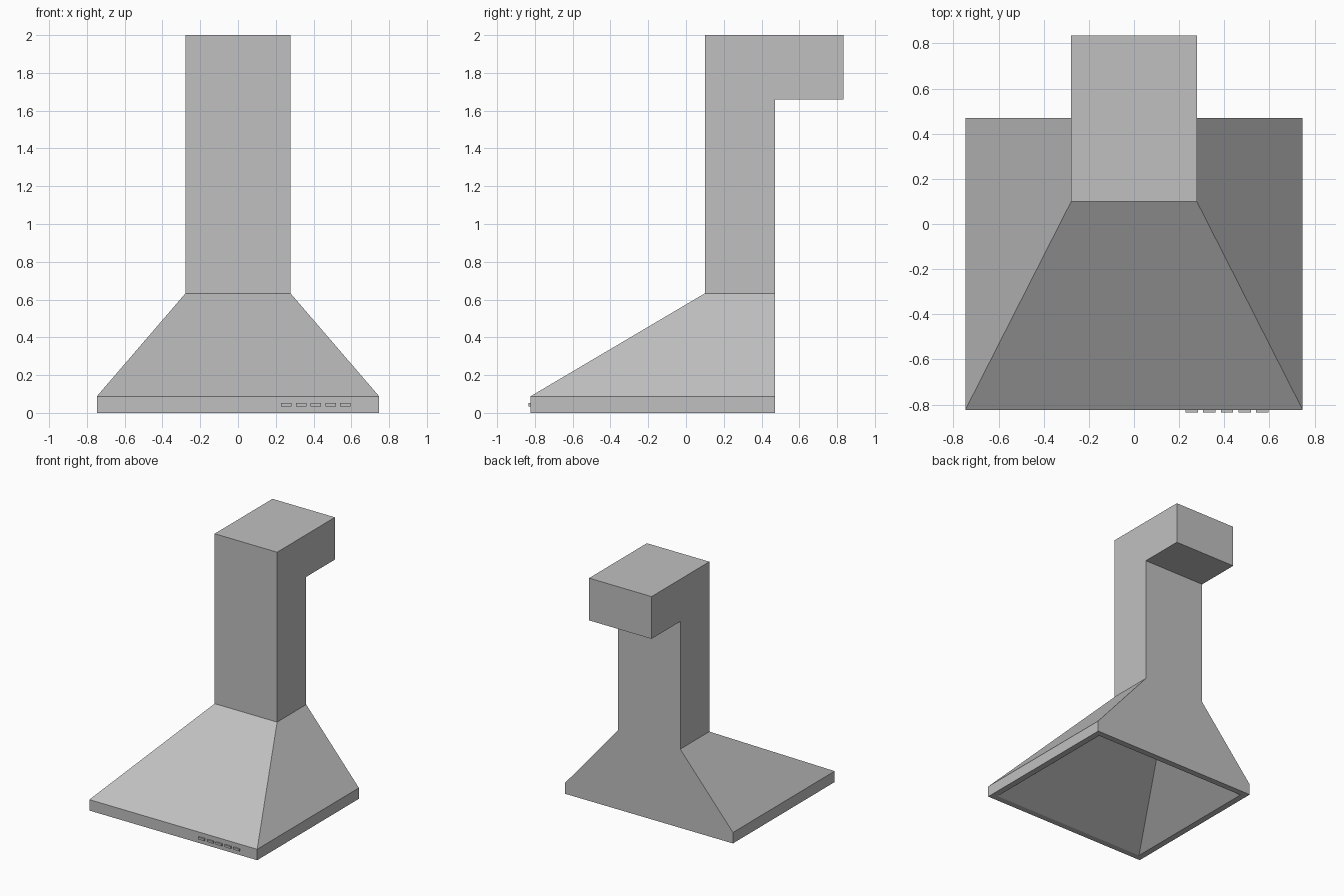
import bpy
import bmesh

if "Cube" in bpy.data.objects:
    bpy.data.objects.remove(bpy.data.objects["Cube"])

steel = bpy.data.materials.new("brushed_grey")
steel.diffuse_color = (0.527, 0.527, 0.527, 1.0)
steel.use_nodes = True
steel.node_tree.nodes["Principled BSDF"].inputs["Base Color"].default_value = steel.diffuse_color


def finish(name, bm):
    """Turn a bmesh into a flat-shaded steel object."""
    bmesh.ops.recalc_face_normals(bm, faces=bm.faces)
    mesh = bpy.data.meshes.new(name)
    bm.to_mesh(mesh)
    bm.free()
    mesh.materials.append(steel)
    obj = bpy.data.objects.new(name, mesh)
    bpy.context.collection.objects.link(obj)
    return obj


def loft(name, rings):
    """Join closed rings of points in order and cap both ends."""
    bm = bmesh.new()
    loops = [[bm.verts.new(p) for p in ring] for ring in rings]
    for a, b in zip(loops, loops[1:]):
        n = len(a)
        for i in range(n):
            j = (i + 1) % n
            bm.faces.new((a[i], a[j], b[j], b[i]))
    bm.faces.new(loops[0])
    bm.faces.new(loops[-1])
    return finish(name, bm)


def rect(half_x, front, back, z):
    return [(-half_x, front, z), (half_x, front, z),
            (half_x, back, z), (-half_x, back, z)]


# Hood: hollow inside, flat bottom rim, upright band, sloping canopy
loft("hood_canopy", [
    rect(0.15, 0.15, 0.42, 0.49),
    rect(0.697, -0.772, 0.42, 0.0),
    rect(0.747, -0.823, 0.47, 0.0),
    rect(0.747, -0.823, 0.47, 0.088),
    rect(0.278, 0.10, 0.47, 0.633),
])

# Duct: L-shaped side profile extruded across x
profile = [(0.10, 0.633), (0.47, 0.633), (0.47, 1.66),
           (0.835, 1.66), (0.835, 2.0), (0.10, 2.0)]
loft("chimney_duct", [[(x, y, z) for y, z in profile] for x in (-0.278, 0.278)])

# Row of control buttons on the front band
for i in range(5):
    x = 0.256 + i * 0.078
    loft(f"control_button_{i + 1}", [
        [(px + x, py, z) for px, py, z in rect(0.0275, -0.835, -0.815, z)]
        for z in (0.035, 0.052)
    ])
